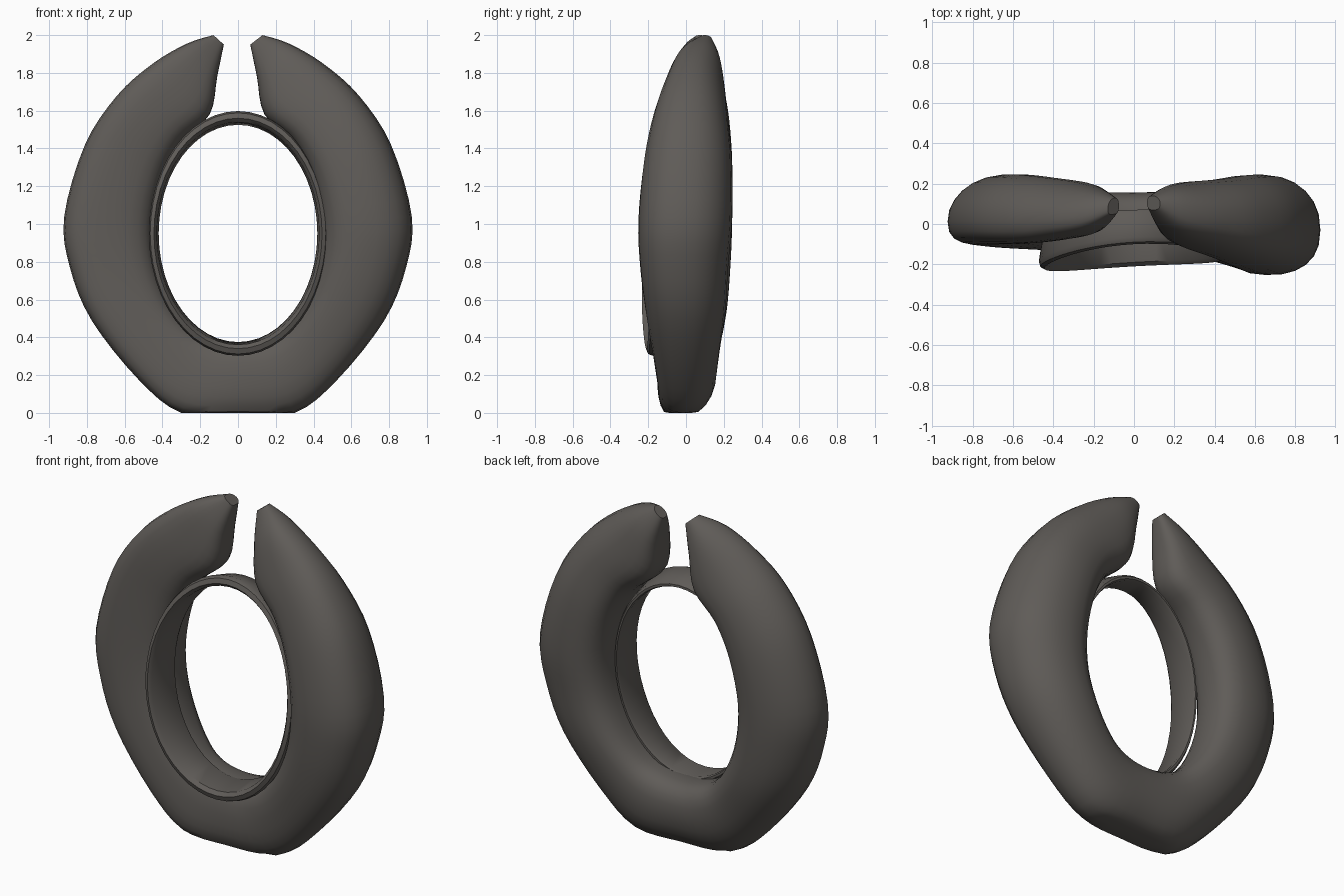
import bpy, bmesh, math
from mathutils import Vector

if "Cube" in bpy.data.objects:
    bpy.data.objects.remove(bpy.data.objects["Cube"])

mat = bpy.data.materials.new("dark warm grey")
mat.diffuse_color = (0.115, 0.106, 0.097, 1)
mat.use_nodes = True
mat.node_tree.nodes["Principled BSDF"].inputs["Base Color"].default_value = mat.diffuse_color


def sweep(name, rings, closed):
    """Skin a list of point loops into one smooth object."""
    bm = bmesh.new()
    loops = [[bm.verts.new(p) for p in r] for r in rings]
    n, m = len(loops), len(loops[0])
    for i in range(n if closed else n - 1):
        a, b = loops[i], loops[(i + 1) % n]
        for j in range(m):
            k = (j + 1) % m
            bm.faces.new((a[j], a[k], b[k], b[j]))
    if not closed:
        bm.faces.new(loops[0])
        bm.faces.new(loops[-1][::-1])
    bmesh.ops.recalc_face_normals(bm, faces=bm.faces[:])
    me = bpy.data.meshes.new(name)
    bm.to_mesh(me)
    bm.free()
    me.materials.append(mat)
    ob = bpy.data.objects.new(name, me)
    bpy.context.collection.objects.link(ob)
    bpy.context.view_layer.objects.active = ob
    ob.select_set(True)
    bpy.ops.object.shade_smooth_by_angle(angle=math.radians(40))
    ob.select_set(False)
    return ob


def spline(p0, p1, p2, p3, t):
    return 0.5 * (2 * p1 + (p2 - p0) * t + (2 * p0 - 5 * p1 + 4 * p2 - p3) * t * t
                  + (3 * p1 - p0 - 3 * p2 + p3) * t ** 3)


# Stations from tip to base: outer x, z; inner x, z; right front, back; left front, back
stations = [
    (0.13, 2.00, 0.065, 1.95, 0.07, 0.14, 0.05, 0.13),
    (0.27, 1.955, 0.10, 1.78, -0.04, 0.185, -0.02, 0.175),
    (0.45, 1.85, 0.14, 1.58, -0.11, 0.21, -0.06, 0.21),
    (0.64, 1.68, 0.29, 1.44, -0.17, 0.225, -0.085, 0.235),
    (0.81, 1.42, 0.39, 1.25, -0.22, 0.245, -0.09, 0.25),
    (0.92, 1.04, 0.44, 1.00, -0.25, 0.245, -0.095, 0.25),
    (0.89, 0.77, 0.42, 0.77, -0.24, 0.225, -0.10, 0.24),
    (0.775, 0.49, 0.34, 0.57, -0.21, 0.21, -0.11, 0.22),
    (0.53, 0.18, 0.23, 0.44, -0.17, 0.18, -0.12, 0.18),
    (0.30, 0.00, 0.12, 0.39, -0.15, 0.165, -0.13, 0.165),
]
# last value: forward lean of the outer edge
right = [Vector((*s[:6], 0.025)) for s in stations]
left = [Vector((-s[0], s[1], -s[2] - 0.01, s[3], s[6], s[7], 0.065)) for s in stations]
path = right + [Vector((0, -0.02, 0, 0.375, -0.145, 0.16, 0.045))] + left[::-1]


def section(v, sides=24):
    """Teardrop section, fuller toward the inner edge."""
    ox, oz, ix, iz, f, b, lean = v
    pts = []
    lean *= min(1, (b - f) / 0.3)
    for j in range(sides):
        a = 2 * math.pi * j / sides
        c, s = math.cos(a), math.sin(a)
        c = math.copysign(abs(c) ** 0.85, c)
        s = math.copysign(abs(s) ** 0.85, s)
        u = ((1 + c) / 2) ** 1.2
        pts.append((ix + (ox - ix) * u, (f + b) / 2 + s * (b - f) / 2 - lean * u ** 3,
                    max(0.0, iz + (oz - iz) * u)))
    return pts


# Open tapering horseshoe body
rings = []
last = len(path) - 1
for i in range(last):
    q = [path[min(max(i + d, 0), last)] for d in (-1, 0, 1, 2)]
    rings += [section(spline(*q, t / 4)) for t in range(4)]
rings.append(section(path[-1]))
sweep("horseshoe_body", rings, False)

# Tilted oval inner band, flaring toward the front, with softened rims
band = []
for i in range(48):
    a = 2 * math.pi * i / 48
    c, s = math.cos(a), math.sin(a)
    front = -0.155 + 0.055 * s + 0.025 * c - 0.04 * c * c
    back = 0.03 + 0.04 * s + 0.02 * c
    prof = [(0.025, front), (0.045, front + 0.01), (0.052, front + 0.035), (0.025, back - 0.015),
            (0.015, back), (0.005, back), (0.0, back - 0.015), (0.01, front + 0.02)]
    band.append([((0.42 + r) * c, y, 0.95 + (0.575 + 1.4 * r) * s) for r, y in prof])
sweep("inner_band", band, True)
